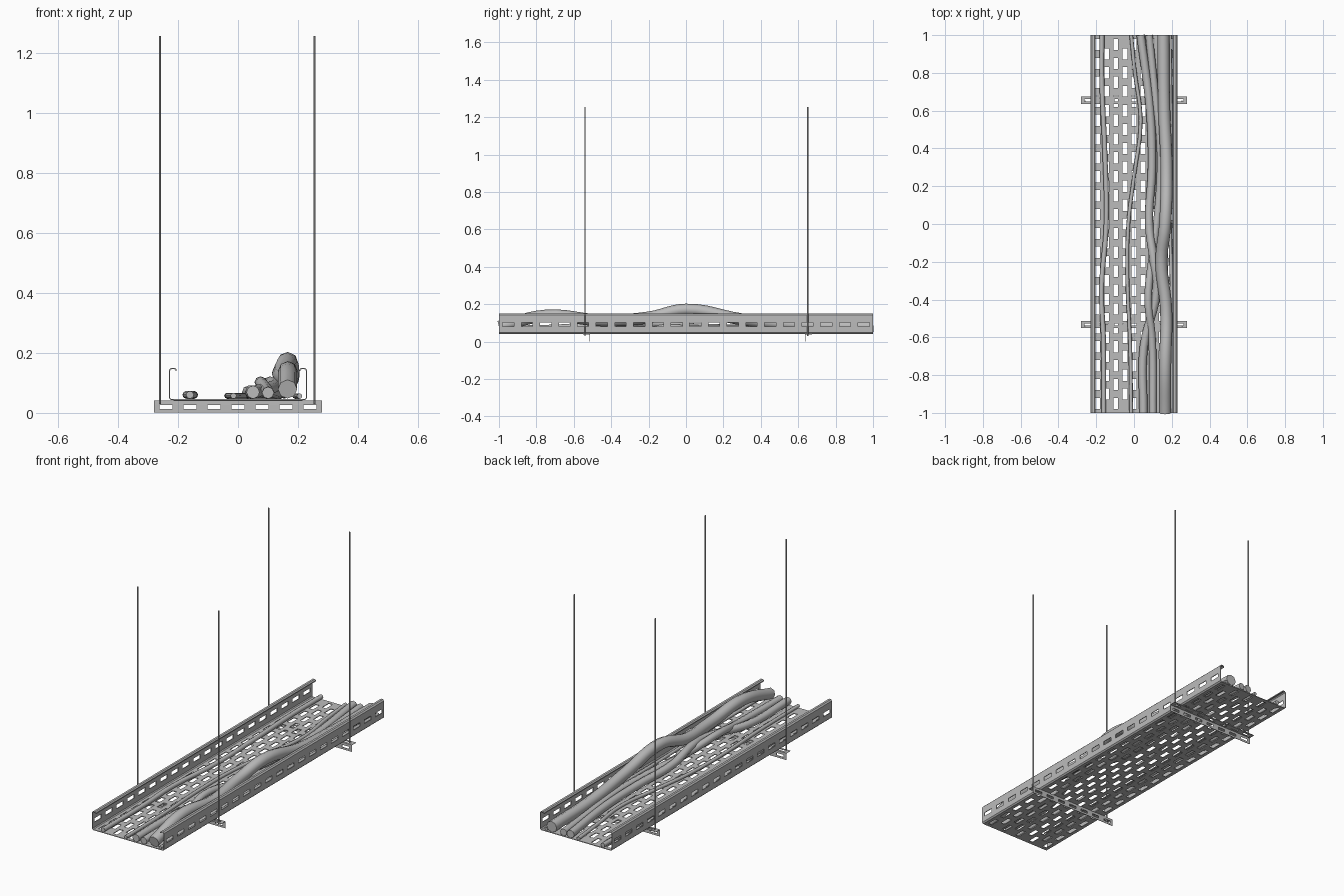
import bpy, bmesh
from mathutils import Vector

cube = bpy.data.objects.get("Cube")
if cube:
    bpy.data.objects.remove(cube, do_unlink=True)


def material(name, value):
    m = bpy.data.materials.new(name)
    m.use_nodes = True
    colour = (value, value, value, 1)
    m.diffuse_color = colour
    m.node_tree.nodes["Principled BSDF"].inputs["Base Color"].default_value = colour
    return m


grey = material("galvanised grey", 0.5)


def add_object(name, data):
    data.materials.append(grey)
    ob = bpy.data.objects.new(name, data)
    bpy.context.collection.objects.link(ob)
    return ob


def punched_sheet(name, rows, columns, place, is_hole, thickness):
    """Fold a sheet along a profile, leave out the slot cells, then thicken it."""
    bm = bmesh.new()
    grid = [[bm.verts.new(place(r, c)) for c in columns] for r in rows]
    for i in range(len(rows) - 1):
        for j in range(len(columns) - 1):
            if not is_hole(i, (columns[j] + columns[j + 1]) / 2):
                bm.faces.new((grid[i][j], grid[i + 1][j],
                              grid[i + 1][j + 1], grid[i][j + 1]))
    loose = [v for v in bm.verts if not v.link_faces]
    bmesh.ops.delete(bm, geom=loose, context='VERTS')
    mesh = bpy.data.meshes.new(name)
    bm.to_mesh(mesh)
    bm.free()
    ob = add_object(name, mesh)
    solid = ob.modifiers.new("thickness", 'SOLIDIFY')
    solid.thickness = thickness
    solid.offset = 0
    return ob


# Tray cross-section: rolled lip, slotted wall, slotted floor, mirrored
half = [(0.206, 0.139), (0.206, 0.144), (0.211, 0.148), (0.222, 0.148),
        (0.228, 0.142), (0.228, 0.102), (0.228, 0.08), (0.228, 0.05), (0.222, 0.044)]
floor_columns = [0.048 * k for k in range(-4, 5)]
floor = [(c + side * 0.0125, 0.044) for c in floor_columns for side in (-1, 1)]
profile = [(-x, z) for x, z in half] + floor + half[::-1]
start, last = len(half), len(profile) - 2
wall_slots = (5, last - 5)
y_cuts = sorted({round(-1 + 0.1 * k + d, 3) for k in range(20)
                 for d in (0, 0.02, 0.03, 0.07, 0.08)} | {1.0})


def tray_hole(i, y):
    t = (y + 1) % 0.1
    straight = 0.02 < t < 0.08
    between = (t < 0.03 or t > 0.07) and abs(y) < 0.96
    if i in wall_slots:
        return straight
    k, gap = divmod(i - start, 2)
    if 0 <= k < len(floor_columns) and gap == 0:
        return straight if k % 2 == 0 else between
    return False


punched_sheet("cable_tray", profile, y_cuts,
              lambda p, y: (p[0], y, p[1]), tray_hole, 0.004)

# Slotted angle bars under the tray, with a pair of hanger rods each
bar_cuts = sorted([-0.28, 0.28] + [0.08 * k + d for k in range(-3, 4)
                                   for d in (-0.022, 0.022)])
angle = [(0, 0.001), (0, 0.013), (0, 0.026), (0, 0.04),
         (0.012, 0.04), (0.024, 0.04), (0.037, 0.04)]


def bar_hole(i, x):
    return i in (1, 4) and abs((x + 0.04) % 0.08 - 0.04) < 0.022


for label, y, out, rod_y in (("front", -0.514, -1, -0.54), ("back", 0.637, 1, 0.65)):
    punched_sheet(label + "_support_bar", angle, bar_cuts,
                  lambda p, x: (x, y + out * p[0], p[1]), bar_hole, 0.002)
    for side, x in (("right", -0.26), ("left", 0.255)):
        bpy.ops.mesh.primitive_cylinder_add(vertices=10, radius=0.004, depth=1.225,
                                            location=(x, rod_y, 0.6425))
        rod = bpy.context.object
        rod.name = f"{label}_{side}_hanger_rod"
        rod.data.materials.append(grey)
        bpy.ops.object.shade_smooth_by_angle()


# Loose cables lying along the tray
def cable(name, radius, points):
    curve = bpy.data.curves.new(name, 'CURVE')
    curve.dimensions = '3D'
    curve.bevel_depth = radius
    curve.bevel_resolution = 2
    curve.resolution_u = 6
    curve.use_fill_caps = True
    spline = curve.splines.new('BEZIER')
    spline.bezier_points.add(len(points) - 1)
    for bp, (x, y, lift) in zip(spline.bezier_points, points):
        bp.co = Vector((x, y, 0.047 + radius + lift))
        bp.handle_left_type = bp.handle_right_type = 'AUTO'
    add_object(name, curve)


cable("thick_cable", 0.032, [
    (0.165, -1, 0), (0.165, -0.75, 0.06), (0.17, -0.45, 0.035), (0.145, -0.2, 0.05),
    (0.165, 0, 0.092), (0.172, 0.3, 0.04), (0.16, 0.6, 0.01), (0.155, 1, 0)])
cable("medium_cable", 0.022, [
    (0.05, -1, 0), (0.052, -0.65, 0), (0.12, -0.35, 0.02), (0.105, -0.2, 0.03),
    (0.08, 0, 0.01), (0.095, 0.3, 0), (0.085, 0.6, 0), (0.035, 1, 0)])
cable("crossing_cable", 0.02, [
    (0.1, -1, 0), (0.095, -0.6, 0.01), (0.075, -0.4, 0.035), (0.1, -0.15, 0.01),
    (0.13, 0.1, 0), (0.14, 0.4, 0), (0.11, 0.7, 0), (0.08, 1, 0)])
cable("thin_middle_cable", 0.01, [
    (-0.015, -1, 0), (-0.02, -0.65, 0), (-0.035, -0.3, 0), (-0.03, 0, 0),
    (0, 0.25, 0), (0.035, 0.55, 0), (0.005, 0.8, 0), (-0.015, 1, 0)])
cable("thin_right_cable", 0.013, [
    (-0.16, -1, 0), (-0.162, -0.6, 0), (-0.172, -0.35, 0), (-0.147, 0, 0),
    (-0.155, 0.4, 0), (-0.17, 0.75, 0), (-0.17, 1, 0)])
cable("thin_left_cable", 0.009, [
    (0.205, -1, 0), (0.2, -0.4, 0), (0.19, 0.1, 0), (0.195, 0.5, 0), (0.19, 1, 0)])
